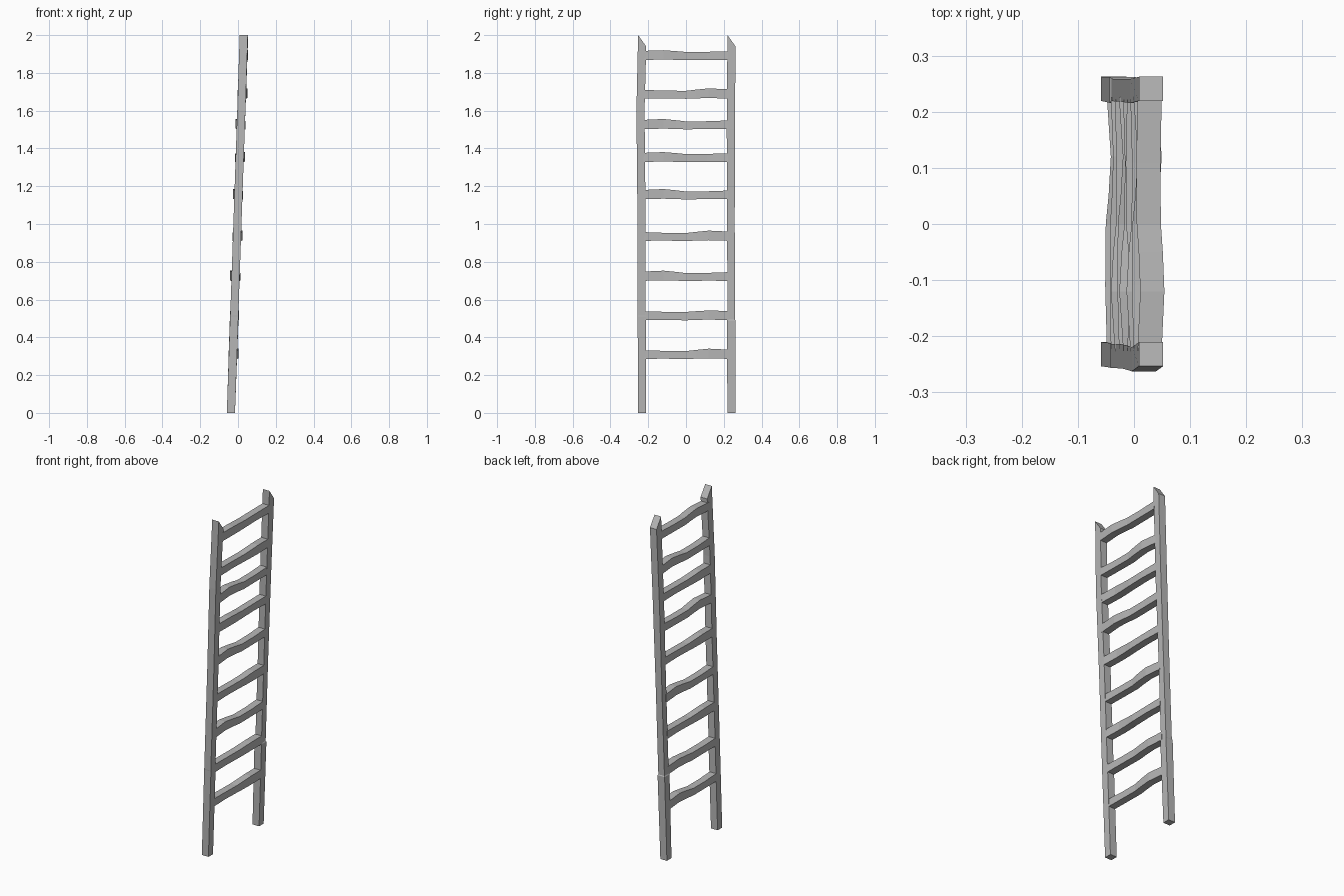
import bpy
import bmesh
from mathutils import Vector

cube = bpy.data.objects.get("Cube")
if cube:
    bpy.data.objects.remove(cube, do_unlink=True)

wood = bpy.data.materials.new("plain_grey")
wood.use_nodes = True
GREY = (0.47, 0.47, 0.47, 1)
wood.diffuse_color = GREY
wood.node_tree.nodes["Principled BSDF"].inputs["Base Color"].default_value = GREY


def loft(name, rings):
    """Skin a row of four-cornered rings and cap both ends."""
    bm = bmesh.new()
    loops = [[bm.verts.new(p) for p in ring] for ring in rings]
    for a, b in zip(loops, loops[1:]):
        for i in range(4):
            j = (i + 1) % 4
            bm.faces.new((a[i], a[j], b[j], b[i]))
    bm.faces.new(loops[0])
    bm.faces.new(loops[-1])
    bmesh.ops.recalc_face_normals(bm, faces=bm.faces)
    mesh = bpy.data.meshes.new(name)
    bm.to_mesh(mesh)
    bm.free()
    mesh.materials.append(wood)
    obj = bpy.data.objects.new(name, mesh)
    bpy.context.collection.objects.link(obj)
    return obj


def lean(z):
    """Centre line of the leaning ladder."""
    return -0.0375 + 0.0345 * z


CORNERS = ((-1, -1), (1, -1), (1, 1), (-1, 1))
HALF = 0.0215
SLANT = 0.03


def rail(name, stations):
    """Upright post through (z, y centre, half width), with a slanted top."""
    rings = []
    for k, (z, y, half) in enumerate(stations):
        cut = SLANT if k == len(stations) - 1 else 0
        rings.append([(lean(z) + sx * half, y + sy * half, z - sy * cut)
                      for sx, sy in CORNERS])
    return loft(name, rings)


# Uprights, slightly crooked, with a small step low down
rail("front_rail", [(0, -0.232, HALF), (0.51, -0.234, 0.022), (0.515, -0.235, HALF),
                    (1.1, -0.236, HALF), (1.6, -0.241, HALF), (1.97, -0.232, HALF)])
rail("back_rail", [(0, 0.241, HALF), (0.49, 0.239, 0.023), (0.495, 0.239, 0.020),
                   (1.0, 0.238, 0.020), (1.5, 0.237, HALF), (1.97, 0.241, HALF)])

# Hand-hewn rung: (y, sideways drift, lower edge, upper edge)
HEWN = [(-0.222, 0, -0.024, 0.022), (-0.11, -0.003, -0.023, 0.018),
        (0.0, -0.002, -0.025, 0.017), (0.05, 0.003, -0.023, 0.023),
        (0.12, 0.007, -0.021, 0.030), (0.226, 0, -0.024, 0.025)]

# Height of each rung, flip across, flip along, bumpiness
RUNGS = [(0.31, 1, 1, 1), (0.515, 1, 1, 0.6), (0.723, -1, -1, 1),
         (0.935, 1, 1, 1), (1.155, -1, -1, 1), (1.352, 1, -1, 0.8),
         (1.526, -1, -1, 1), (1.688, 1, 1, 1), (1.892, 1, -1, 0.7)]

for n, (z, fx, fy, bump) in enumerate(RUNGS, 1):
    rings = []
    for y, drift, low, high in HEWN:
        x = lean(z) + fx * drift * bump
        high = 0.023 + (high - 0.023) * bump
        rings.append([Vector((x + sx * HALF, fy * y, z + (high if sz > 0 else low)))
                      for sx, sz in CORNERS])
    loft(f"rung_{n}", rings)
